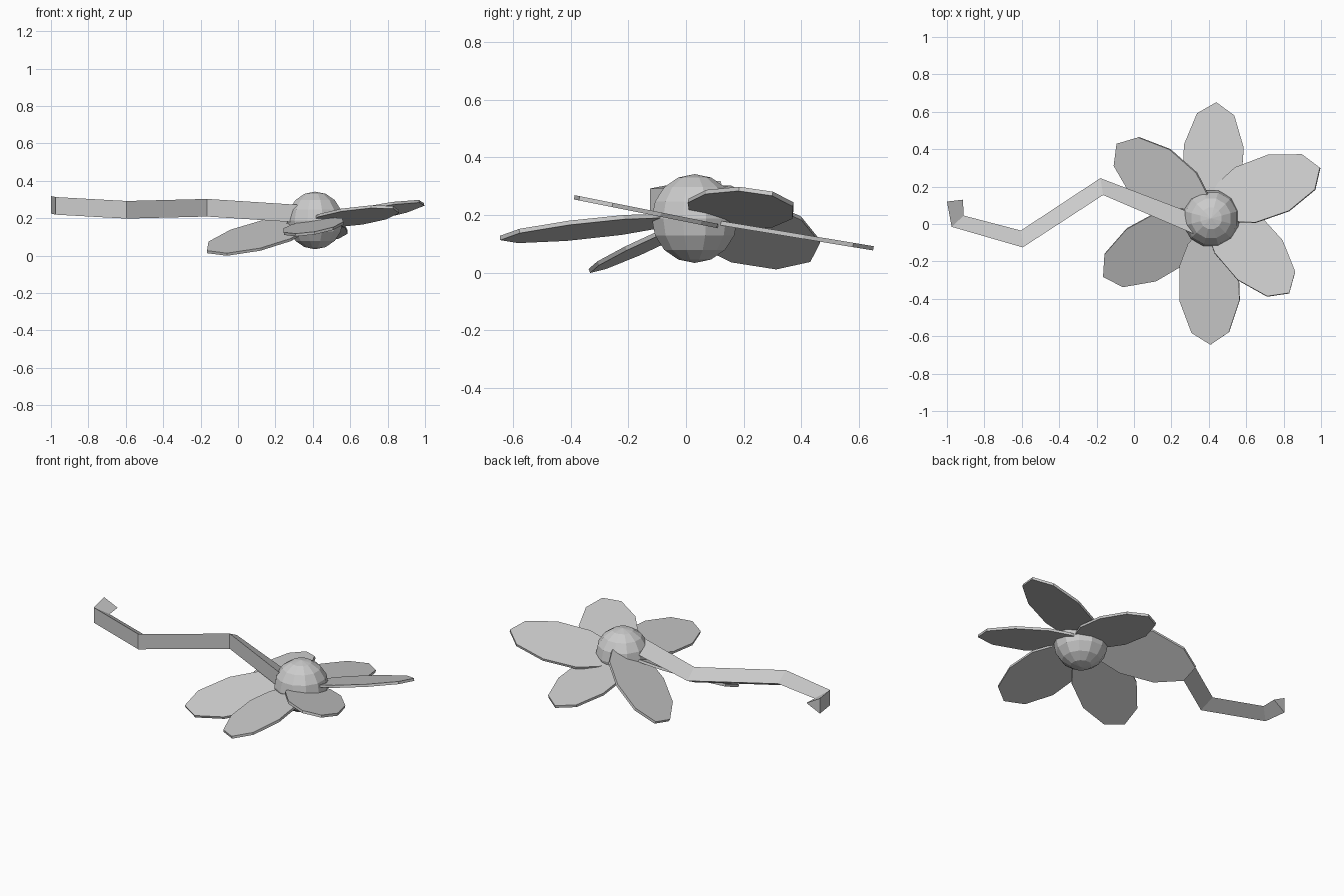
import bpy, bmesh
from mathutils import Vector

cube = bpy.data.objects.get("Cube")
if cube:
    bpy.data.objects.remove(cube)

grey = bpy.data.materials.new("light grey")
grey.use_nodes = True
grey.diffuse_color = (0.6, 0.6, 0.6, 1)
grey.node_tree.nodes["Principled BSDF"].inputs["Base Color"].default_value = (0.6, 0.6, 0.6, 1)

CX, CY, CZ = 0.412, 0.03, 0.188


def finish(name, bm):
    bmesh.ops.recalc_face_normals(bm, faces=bm.faces)
    mesh = bpy.data.meshes.new(name)
    bm.to_mesh(mesh)
    bm.free()
    mesh.materials.append(grey)
    obj = bpy.data.objects.new(name, mesh)
    bpy.context.collection.objects.link(obj)
    return obj


# Round flower centre
bm = bmesh.new()
bmesh.ops.create_uvsphere(bm, u_segments=12, v_segments=8, radius=0.154)
obj = finish("flower_centre", bm)
obj.location = (CX, CY, CZ)
obj.rotation_euler.z = 0.2618

# Half outline of a petal: distance back from the tip, half width
HALF = [(0.065, 0.10), (0.235, 0.16), (0.425, 0.157), (0.54, 0.11), (0.63, 0.03)]


def petal(name, tip, mid, slope_x, slope_y, height):
    """Flat petal from its tip and a point on its axis, lying on a tilted plane."""
    tip = Vector(tip)
    back = (Vector(mid) - tip).normalized()
    side = Vector((-back.y, back.x))
    outline = [(0, 0)] + HALF + [(d, -w) for d, w in reversed(HALF)]
    bm = bmesh.new()
    verts = []
    for d, w in outline:
        p = tip + back * d + side * w
        z = height + slope_x * (p.x - CX) + slope_y * (p.y - CY)
        verts.append(bm.verts.new((p.x, p.y, z)))
    face = bm.faces.new(verts)
    face.normal_update()
    if face.normal.z < 0:
        face.normal_flip()
    obj = finish(name, bm)
    mod = obj.modifiers.new("thickness", 'SOLIDIFY')
    mod.thickness = 0.015
    mod.offset = 0


# Six petals, each with its own tilt
petal("petal_back", (0.44, 0.65), (0.425, 0.38), 0.0, -0.165, 0.187)
petal("petal_back_left", (0.995, 0.30), (0.775, 0.22), 0.24, -0.20, 0.188)
petal("petal_front_left", (0.83, -0.37), (0.68, -0.20), 0.0, -0.20, 0.178)
petal("petal_front", (0.41, -0.645), (0.405, -0.41), 0.17, 0.11, 0.195)
petal("petal_front_right", (-0.165, -0.28), (0.03, -0.17), 0.08, 0.40, 0.190)
petal("petal_back_right", (-0.09, 0.43), (0.08, 0.285), 0.53, 0.15, 0.250)

# Bent stem with a triangular section: upright front edge, one rear ridge
# Each station: front x, y, rear x, y, middle height
STATIONS = [
    (0.36, -0.07, 0.37, 0.035, 0.222),
    (-0.165, 0.155, -0.18, 0.245, 0.256),
    (-0.595, -0.125, -0.605, -0.035, 0.245),
    (-0.975, -0.015, -0.91, 0.045, 0.266),
    (-1.0, 0.12, -0.915, 0.13, 0.272),
]
bm = bmesh.new()
rings = []
for fx, fy, rx, ry, z in STATIONS:
    rings.append([bm.verts.new(c) for c in
                  ((fx, fy, z + 0.047), (fx, fy, z - 0.047), (rx, ry, z))])
for a, b in zip(rings, rings[1:]):
    for i in range(3):
        j = (i + 1) % 3
        bm.faces.new((a[i], a[j], b[j], b[i]))
bm.faces.new(rings[0])
bm.faces.new(rings[-1])
finish("stem", bm)
